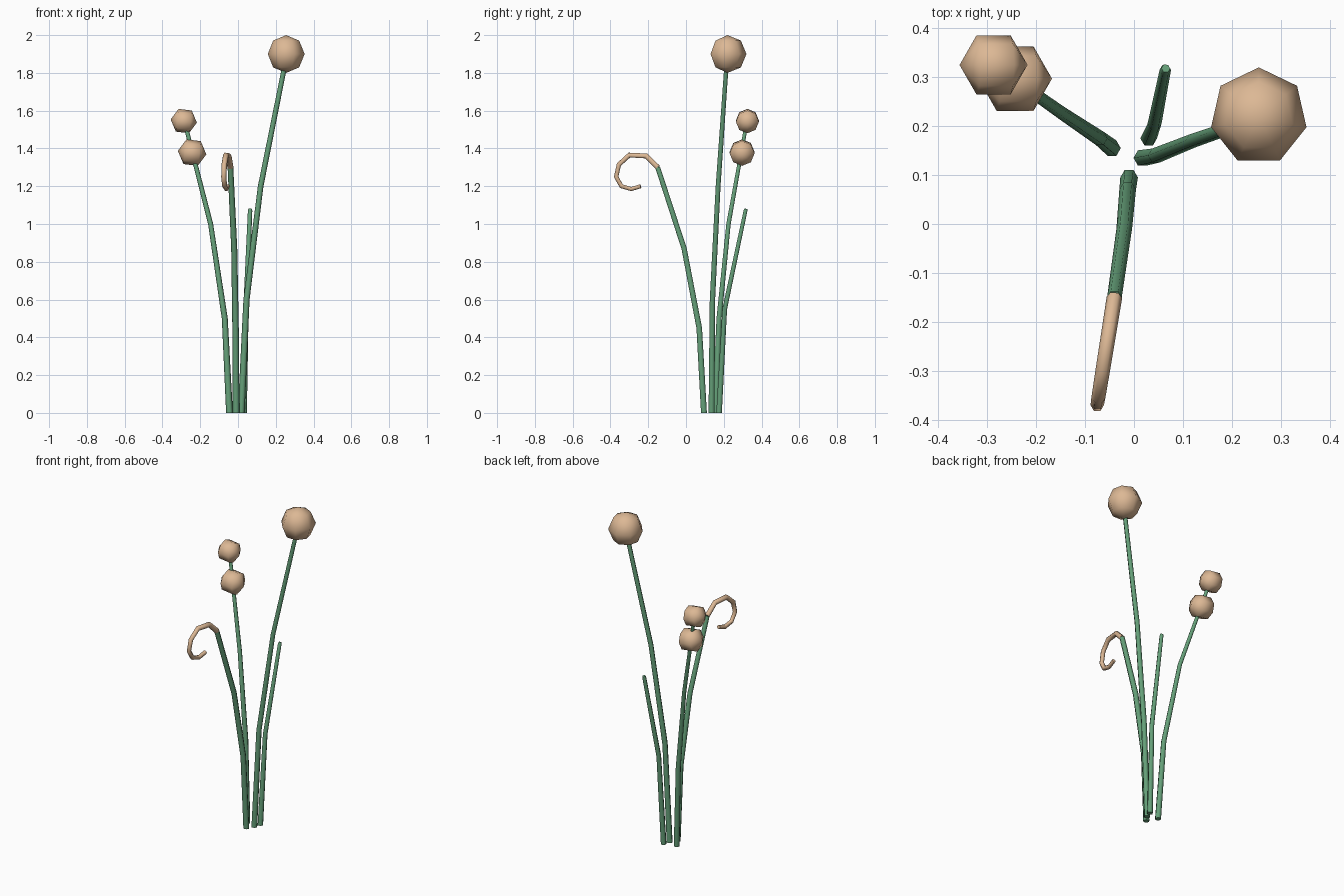
import bpy, bmesh, math
from mathutils import Vector, Matrix

if "Cube" in bpy.data.objects:
    bpy.data.objects.remove(bpy.data.objects["Cube"])


def material(name, rgb):
    m = bpy.data.materials.new(name)
    m.use_nodes = True
    m.diffuse_color = (*rgb, 1)
    m.node_tree.nodes["Principled BSDF"].inputs["Base Color"].default_value = (*rgb, 1)
    return m


green = material("stem green", (0.13, 0.35, 0.19))
tan = material("bud tan", (0.72, 0.48, 0.30))


def finish(name, bm, mat):
    bmesh.ops.recalc_face_normals(bm, faces=bm.faces)
    mesh = bpy.data.meshes.new(name)
    bm.to_mesh(mesh)
    bm.free()
    mesh.materials.append(mat)
    ob = bpy.data.objects.new(name, mesh)
    bpy.context.collection.objects.link(ob)
    bpy.ops.object.select_all(action='DESELECT')
    ob.select_set(True)
    bpy.context.view_layer.objects.active = ob
    bpy.ops.object.shade_smooth_by_angle(angle=math.radians(65))
    return ob


def tube(name, points, r_start, r_end, mat, sides=6):
    """Tapered tube with a ring across each path point."""
    pts = [Vector(p) for p in points]
    bm = bmesh.new()
    rings = []
    for i, p in enumerate(pts):
        before, after = pts[max(i - 1, 0)], pts[min(i + 1, len(pts) - 1)]
        tangent = (p - before).normalized() + (after - p).normalized()
        tangent.normalize()
        side = Vector((1, 0, 0))
        side = (side - tangent * side.dot(tangent)).normalized()
        up = tangent.cross(side)
        r = r_start + (r_end - r_start) * i / (len(pts) - 1)
        ring = []
        for k in range(sides):
            a = math.tau * k / sides
            v = p + (side * math.cos(a) + up * math.sin(a)) * r
            # Cut the foot level with the ground
            if p.z == 0:
                v.z = 0
            ring.append(bm.verts.new(v))
        rings.append(ring)
    for a, b in zip(rings, rings[1:]):
        for k in range(sides):
            n = (k + 1) % sides
            bm.faces.new((a[k], a[n], b[n], b[k]))
    bm.faces.new(rings[0])
    bm.faces.new(rings[-1])
    return finish(name, bm, mat)


def ball(name, centre, radius, segments, rings, turn=Matrix()):
    bm = bmesh.new()
    bmesh.ops.create_uvsphere(bm, u_segments=segments, v_segments=rings,
                              radius=radius, matrix=Matrix.Translation(centre) @ turn)
    return finish(name, bm, tan)


# Stems
tube("tall_stem", [(0.017, 0.135, 0), (0.045, 0.14, 0.6), (0.12, 0.17, 1.2), (0.25, 0.215, 1.85)],
     0.018, 0.013, green)
tube("twin_bud_stem", [(-0.045, 0.155, 0), (-0.07, 0.175, 0.5), (-0.145, 0.225, 1.0), (-0.28, 0.32, 1.53)],
     0.018, 0.011, green)
tube("short_stem", [(0.03, 0.175, 0), (0.042, 0.205, 0.55), (0.064, 0.315, 1.07), (0.065, 0.318, 1.08)],
     0.017, 0.009, green)
tube("curl_stem", [(-0.01, 0.095, 0), (-0.013, 0.07, 0.45), (-0.02, -0.01, 0.87), (-0.04, -0.15, 1.3)],
     0.018, 0.015, green)

# Curled tip, lying in a slightly turned upright plane
curl = [(-0.15, 1.30), (-0.21, 1.36), (-0.30, 1.365), (-0.355, 1.315),
        (-0.37, 1.25), (-0.342, 1.20), (-0.29, 1.185), (-0.24, 1.20)]
tube("curled_tip", [(-0.04 + (y + 0.15) * 0.16, y, z) for y, z in curl], 0.016, 0.012, tan)

# Buds
ball("large_bud", (0.255, 0.22, 1.9), 0.1, 7, 4)
tilt = Matrix.Rotation(math.radians(97), 4, 'Y')
ball("lower_bud", (-0.243, 0.297, 1.378), 0.076, 8, 3, tilt)
ball("upper_bud", (-0.287, 0.325, 1.545), 0.07, 8, 3, tilt)
